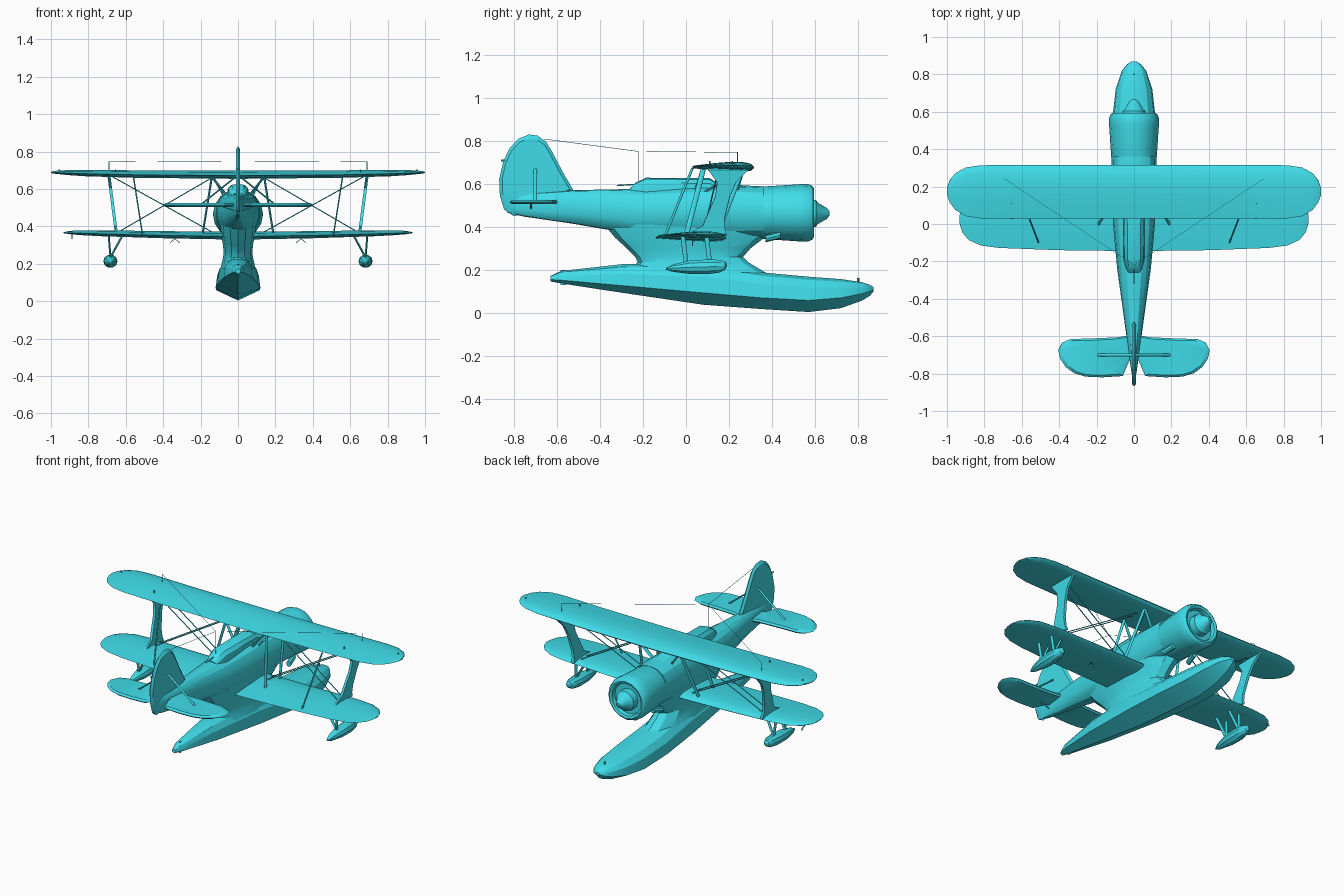
import bpy, bmesh
from math import sin, cos, pi, copysign, radians
from mathutils import Vector

paint = bpy.data.materials.new("paint")
paint.diffuse_color = (0.05, 0.72, 0.82, 1)


def loft(name, rings, angle=30):
    """Skin a list of equal-length rings and cap both ends."""
    bm = bmesh.new()
    vs = [[bm.verts.new(p) for p in r] for r in rings]
    n = len(vs[0])
    for a, b in zip(vs, vs[1:]):
        for i in range(n):
            j = (i + 1) % n
            bm.faces.new((a[i], a[j], b[j], b[i]))
    bm.faces.new(vs[0])
    bm.faces.new(vs[-1])
    bmesh.ops.recalc_face_normals(bm, faces=bm.faces)
    me = bpy.data.meshes.new(name)
    bm.to_mesh(me)
    bm.free()
    me.materials.append(paint)
    ob = bpy.data.objects.new(name, me)
    bpy.context.collection.objects.link(ob)
    bpy.context.view_layer.objects.active = ob
    ob.select_set(True)
    bpy.ops.object.shade_smooth_by_angle(angle=radians(angle))
    ob.select_set(False)
    return ob


def oval(y, x, zb, zt, w, n=16, k=1.0):
    """Cross-section facing y; k below 1 makes it boxier."""
    pw = lambda v: copysign(abs(v) ** k, v)
    return [(x + w * pw(cos(2 * pi * i / n)), y,
             (zb + zt) / 2 + (zt - zb) / 2 * pw(sin(2 * pi * i / n))) for i in range(n)]


def rod(name, a, b, r, mirror=True, flat=1.0):
    """Straight strut or wire; flat stretches the section along the chord."""
    for s in ((1, -1) if mirror else (1,)):
        p, q = Vector((a[0] * s, a[1], a[2])), Vector((b[0] * s, b[1], b[2]))
        d = (q - p).normalized()
        u = d.cross(Vector((1, 0, 0)))
        u = (u if u.length > 0.1 else d.cross(Vector((0, 0, 1)))).normalized()
        w = d.cross(u)
        sec = [u * r * flat * cos(i * pi / 3) + w * r * sin(i * pi / 3) for i in range(6)]
        loft(name, [[p + o for o in sec], [q + o for o in sec]], 50)


def plate(name, outline, t, place, inset=0.9):
    """Lens-shaped sheet from an outline; place(u, v, w) maps it into space."""
    cu = sum(p[0] for p in outline) / len(outline)
    cv = sum(p[1] for p in outline) / len(outline)
    rings = [[place(cu + (u - cu) * k, cv + (v - cv) * k, w) for u, v in outline]
             for k, w in ((inset, -t), (1, 0), (inset, t))]
    loft(name, rings)


def wing(name, stations):
    """Stations (x, leading y, trailing y, z, thickness), mirrored over x."""
    foil = [(0, 0), (.04, .3), (.15, .52), (.35, .6), (.65, .4), (1, 0), (.6, -.25), (.2, -.4), (.05, -.27)]
    full = [(-x, *r) for x, *r in reversed(stations) if x > 0] + stations
    loft(name, [[(x, le + (te - le) * c, z + t * h) for c, h in foil] for x, le, te, z, t in full])


# Main float: V bottom, chine and rounded deck
def hull(y, w, keel, chine, top):
    e = chine + (top - chine) * .55
    half = [(w, chine), (w * .93, e), (w * .68, top - (top - e) * .3), (w * .3, top)]
    pts = [(0, keel)] + half + [(-x, z) for x, z in reversed(half)]
    return [(x, y, z) for x, z in pts]


loft("main_float", [hull(*s) for s in (
    (-.63, .014, .146, .155, .172), (-.58, .032, .137, .152, .195), (-.3, .076, .094, .127, .226),
    (.08, .108, .038, .093, .232), (.35, .12, .018, .07, .188), (.57, .115, .004, .058, .168),
    (.72, .098, .022, .07, .157), (.82, .065, .058, .09, .142), (.855, .036, .08, .1, .13),
    (.87, .012, .098, .107, .12))], 25)
rod("bow_cleat", (0, .8, .14), (0, .8, .162), .005, False)
rod("water_rudder", (0, -.57, .13), (0, -.57, .2), .006, False, 2)


# Pylon joining float and fuselage: streamlined horizontal sections
def pylon(z, ya, yb, w):
    half = [(0, 0), (.04, .45), (.2, .85), (.5, 1), (.8, .92), (.95, .5), (1, 0)]
    pts = half + [(c, -h) for c, h in reversed(half[1:-1])]
    return [(w * h, ya + (yb - ya) * c, z) for c, h in pts]


loft("float_pylon", [pylon(*s) for s in (
    (.15, -.3, .43, .1), (.19, -.27, .365, .09), (.235, -.225, .29, .08), (.26, -.235, .265, .077),
    (.30, -.275, .30, .08), (.35, -.33, .365, .09), (.41, -.38, .40, .095))], 25)

# Fuselage
loft("fuselage", [oval(y, 0, zb, zt, w, 16, .85) for y, zb, zt, w in (
    (-.83, .465, .53, .008), (-.75, .447, .555, .02), (-.53, .415, .57, .05), (-.24, .365, .576, .09),
    (.0, .352, .59, .112), (.2, .35, .595, .118), (.36, .352, .588, .12))], 25)
loft("canopy", [oval(y, 0, .5, zt, w, 12, .7) for y, zt, w in (
    (-.26, .58, .035), (-.235, .605, .045), (-.185, .628, .056), (.11, .626, .06),
    (.135, .61, .06), (.3, .588, .06))], 25)

# Engine cowl with front opening, spinner and exhausts
loft("engine_cowl", [oval(y, 0, .465 - r, .465 + r, r) for y, r in (
    (.34, .117), (.36, .122), (.53, .133), (.565, .134), (.585, .126), (.594, .114),
    (.588, .1), (.565, .095))], 25)
loft("spinner", [oval(y, 0, .462 - r, .462 + r, r, 12) for y, r in (
    (.56, .065), (.604, .062), (.612, .05), (.655, .025), (.667, .01))], 30)
for s in (1, -1):
    for ya, yb, zt, r in ((.37, .44, .345, .017),):
        loft("exhaust", [oval(ya, s * .09, zt - r, zt + r, r, 8), oval(yb, s * .075, zt, zt + 2 * r, r, 8)])

# Wings
wing("upper_wing", [(0, .315, .03, .672, .044), (.55, .315, .03, .676, .04), (.82, .314, .03, .682, .034),
                    (.9, .302, .042, .685, .028), (.955, .272, .075, .687, .02),
                    (.985, .235, .115, .688, .014), (1, .195, .155, .688, .006)])
wing("lower_wing", [(0, .19, -.145, .346, .042), (.4, .185, -.14, .352, .038), (.72, .178, -.128, .36, .032),
                    (.82, .165, -.115, .363, .027), (.885, .13, -.085, .365, .02),
                    (.918, .09, -.045, .366, .012), (.932, .05, .0, .366, .005)])

# Flared interplane struts
strut = [(.10, .672), (.295, .672), (.235, .61), (.205, .54), (.18, .44), (.18, .39), (.19, .36),
         (.0, .36), (.075, .40), (.10, .46), (.135, .54), (.145, .61)]
for s in (1, -1):
    plate("interplane_strut", strut, .008,
          lambda u, v, w: (s * (.65 + .04 * (v - .36) / .31 + w), u, v), .95)

# Cabane struts, aileron links and bracing wires
for y0, y1 in ((.08, .0), (.26, .14)):
    rod("outer_cabane_strut", (.14, y0, .665), (.19, y1, .355), .006, True, 2)
    rod("inner_cabane_strut", (.14, y0, .665), (.06, y0 - .03, .565), .006, True, 2)
rod("cabane_diagonal", (.13, .26, .66), (.075, .08, .56), .005)
rod("aileron_link", (.56, .03, .672), (.51, -.1, .352), .004, True, 1.5)
for y in (.15, .2):
    rod("landing_wire", (.14, y, .66), (.64, y - .07, .37), .003)
    rod("flying_wire", (.67, y, .665), (.12, y - .07, .36), .003)

# Wing tip floats on V struts
for s in (1, -1):
    loft("tip_float", [oval(y, s * .682, zb, zt, w, 10) for y, zb, zt, w in (
        (-.092, .2, .21, .006), (-.06, .19, .226, .02), (.02, .179, .245, .036),
        (.1, .178, .25, .038), (.155, .186, .248, .03), (.182, .2, .24, .018), (.19, .215, .228, .006))])
for y in (.0, .11):
    rod("tip_float_strut", (.682, y, .235), (.692, y - .015, .36), .006, True, 1.8)
    rod("tip_float_brace", (.682, y, .235), (.615, y - .015, .357), .006, True, 1.8)

# Tail fin and rudder
plate("fin_and_rudder", [(-.52, .565), (-.57, .65), (-.62, .745), (-.65, .795), (-.69, .824), (-.73, .829),
                         (-.78, .808), (-.82, .765), (-.85, .7), (-.868, .62), (-.865, .545), (-.845, .48),
                         (-.8, .45), (-.7, .47), (-.6, .53)], .012, lambda u, v, w: (w, u, v))
rod("rudder_light", (0, -.83, .708), (0, -.86, .708), .005, False)

# Tailplane and its struts
tailplane = [(.0, -.59), (.08, -.605), (.22, -.612), (.34, -.615), (.385, -.635), (.405, -.675), (.395, -.72),
             (.365, -.765), (.32, -.798), (.26, -.816), (.17, -.82), (.06, -.813), (.02, -.72), (.0, -.72)]
for s in (1, -1):
    plate("tailplane", tailplane, .01, lambda u, v, w: (s * u, v, .515 + w))
rod("tailplane_strut", (0, -.70, .675), (.195, -.70, .52), .005, True, 1.6)
rod("tailplane_lower_strut", (0, -.72, .478), (.1, -.72, .512), .004)

# Antenna masts and wires
rod("antenna_mast", (.69, .24, .69), (.69, .24, .747), .002)
rod("antenna_wire", (.69, .24, .746), (0, -.22, .75), .001)
rod("antenna_tail_wire", (0, -.22, .75), (0, -.66, .808), .0012, False)
rod("antenna_lead", (0, -.22, .75), (0, -.22, .61), .0012, False)
rod("gun", (0, -.22, .598), (0, -.32, .592), .003, False)

# Small fittings under and on the wings
for x in (.32, .355):
    rod("rack_hook", (.338, .03, .335), (x + (x - .338) * .5, .03, .312), .002)
rod("pitot_tube", (-.888, .1, .36), (-.888, .13, .336), .004, False)
for x, y in ((.655, .11), (.955, .215)):
    rod("wing_fitting", (x, y, .69), (x, y, .705), .004)
